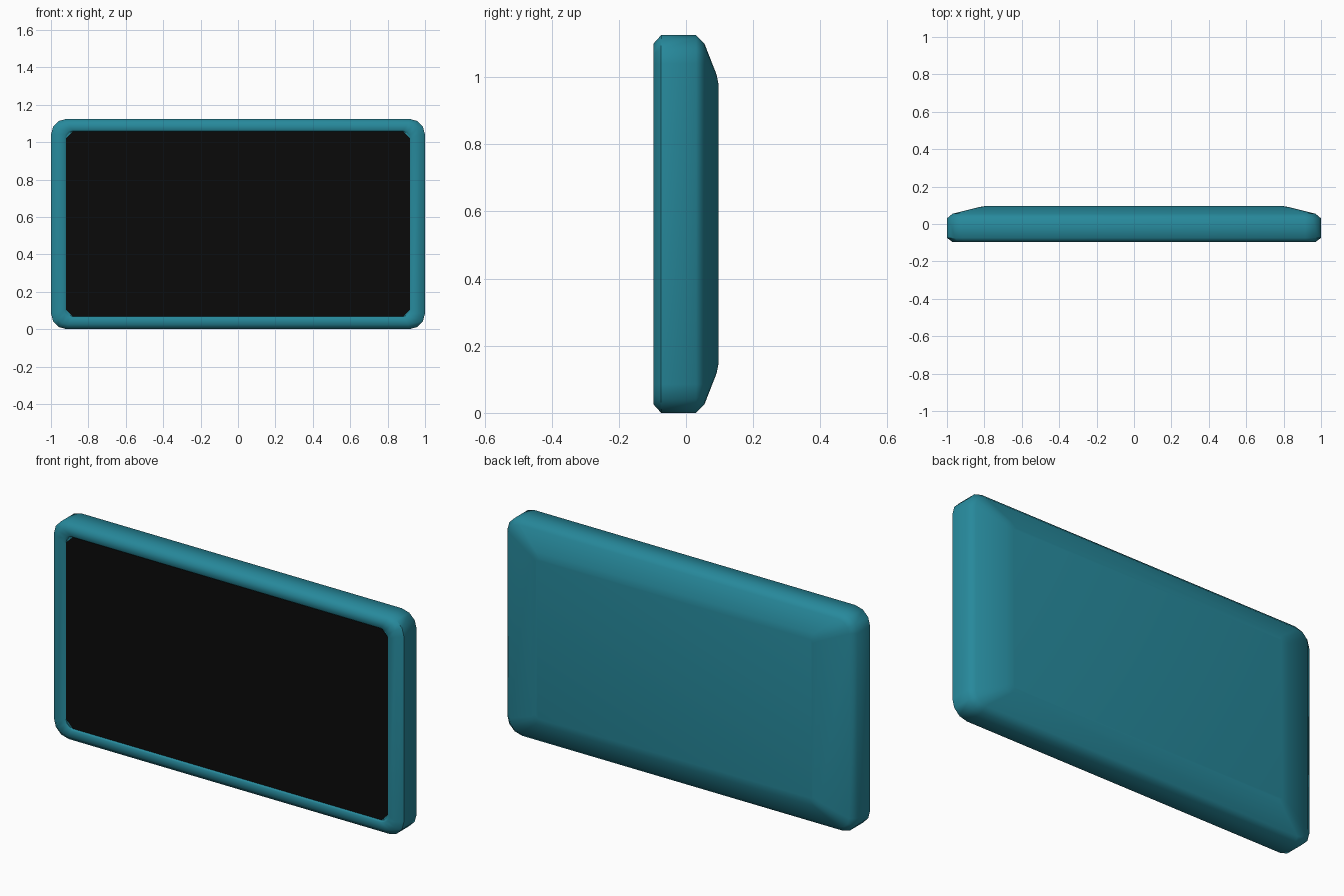
import bpy, bmesh, math

if "Cube" in bpy.data.objects:
    bpy.data.objects.remove(bpy.data.objects["Cube"])

CZ = 0.5625  # mid height of the slab


def material(name, col):
    m = bpy.data.materials.new(name)
    m.diffuse_color = col
    m.use_nodes = True
    m.node_tree.nodes["Principled BSDF"].inputs["Base Color"].default_value = m.diffuse_color
    return m


def ring(bm, y, hx, hz, r, seg):
    """Rounded rectangle of vertices at depth y."""
    vs = []
    for i, (sx, sz) in enumerate([(1, 1), (-1, 1), (-1, -1), (1, -1)]):
        for k in range(seg + 1):
            a = math.pi / 2 * (i + k / seg)
            vs.append(bm.verts.new((sx * (hx - r) + r * math.cos(a), y,
                                    CZ + sz * (hz - r) + r * math.sin(a))))
    return vs


def loft(name, rings, seg, mat, cap_first=True, cap_last=True):
    bm = bmesh.new()
    loops = [ring(bm, *p, seg) for p in rings]
    for a, b in zip(loops, loops[1:]):
        n = len(a)
        for i in range(n):
            j = (i + 1) % n
            bm.faces.new((a[i], a[j], b[j], b[i]))
    if cap_first:
        bm.faces.new(loops[0])
    if cap_last:
        bm.faces.new(loops[-1])
    bmesh.ops.recalc_face_normals(bm, faces=bm.faces)
    me = bpy.data.meshes.new(name)
    bm.to_mesh(me)
    bm.free()
    ob = bpy.data.objects.new(name, me)
    bpy.context.collection.objects.link(ob)
    me.materials.append(mat)
    bpy.context.view_layer.objects.active = ob
    ob.select_set(True)
    bpy.ops.object.shade_smooth_by_angle(angle=math.radians(50))
    ob.select_set(False)
    return ob


teal = material("teal_shell", (0.02, 0.25, 0.33, 1))
black = material("black_glass", (0.003, 0.003, 0.003, 1))

# Shell: recess lip, bezel, chamfered rim, sloped back (y, half width, half height, corner radius)
loft("casing", [
    (-0.086, 0.92, 0.495, 0.04),
    (-0.090, 0.92, 0.495, 0.04),
    (-0.097, 0.93, 0.503, 0.045),
    (-0.097, 0.97, 0.537, 0.06),
    (-0.074, 1.00, 0.5625, 0.085),
    (0.030, 1.00, 0.5625, 0.085),
    (0.055, 0.97, 0.537, 0.06),
    (0.091, 0.825, 0.445, 0.03),
    (0.097, 0.79, 0.415, 0.02),
], 3, teal)

# Display panel with clipped corners, slightly sunk in the bezel
loft("screen", [
    (-0.088, 0.92, 0.495, 0.038),
    (-0.080, 0.92, 0.495, 0.038),
], 1, black)
